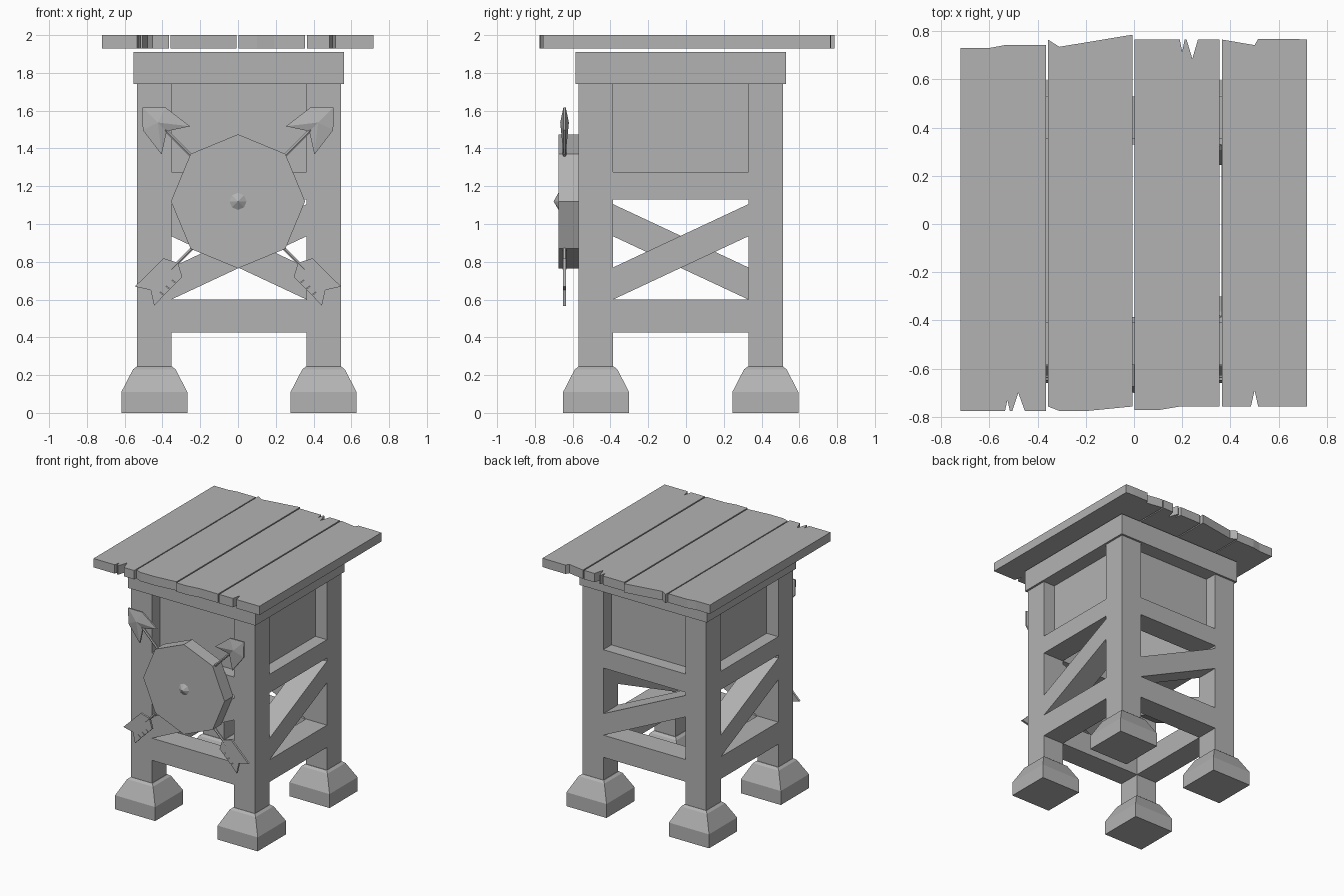
import bpy, bmesh, math
from mathutils import Matrix

if "Cube" in bpy.data.objects:
    bpy.data.objects.remove(bpy.data.objects["Cube"])

grey = bpy.data.materials.new("plain grey")
grey.diffuse_color = (0.45, 0.45, 0.45, 1)
grey.use_nodes = True
grey.node_tree.nodes["Principled BSDF"].inputs["Base Color"].default_value = grey.diffuse_color

# local axes (across, up, outward) -> world, for a panel facing the front (-y)
FRONT = Matrix(((1, 0, 0, 0), (0, 0, -1, 0), (0, 1, 0, 0), (0, 0, 0, 1)))


def loft(name, rings, matrix=Matrix()):
    """Skin between rings of points; a one-point ring makes a tip."""
    bm = bmesh.new()
    loops = [[bm.verts.new(matrix @ Matrix.Translation(p).translation) for p in r] for r in rings]
    for a, b in zip(loops, loops[1:]):
        n = max(len(a), len(b))
        for i in range(n):
            j = (i + 1) % n
            if len(a) == 1:
                bm.faces.new((a[0], b[j], b[i]))
            elif len(b) == 1:
                bm.faces.new((a[i], a[j], b[0]))
            else:
                bm.faces.new((a[i], a[j], b[j], b[i]))
    for end in (loops[0], loops[-1]):
        if len(end) > 2:
            bm.faces.new(end)
    bmesh.ops.recalc_face_normals(bm, faces=bm.faces[:])
    me = bpy.data.meshes.new(name)
    bm.to_mesh(me)
    bm.free()
    me.materials.append(grey)
    ob = bpy.data.objects.new(name, me)
    bpy.context.collection.objects.link(ob)
    return ob


def prism(name, outline, d0, d1, matrix=Matrix()):
    return loft(name, [[(a, b, d) for a, b in outline] for d in (d0, d1)], matrix)


def rect(a0, a1, b0, b1):
    return [(a0, b0), (a1, b0), (a1, b1), (a0, b1)]


def ngon(n, r, d, a0=0.0):
    return [(r * math.cos(a0 + i * math.tau / n), r * math.sin(a0 + i * math.tau / n), d) for i in range(n)]


# four identical sides turned about the frame centre
IN, OUT, BAND = 0.358, 0.541, 0.557
for k, side in enumerate(("front", "right", "back", "left")):
    turn = Matrix.Translation((0.005, -0.028, 0)) @ Matrix.Rotation(k * math.pi / 2, 4, 'Z')
    m = turn @ FRONT
    prism(side + "_leg", rect(IN, OUT, 0.24, 1.74), IN, OUT, m)
    prism(side + "_lower_rail", rect(-IN, IN, 0.425, 0.6), IN, OUT, m)
    prism(side + "_middle_rail", rect(-IN, IN, 1.13, 1.275), IN, OUT, m)
    prism(side + "_brace", [(-IN, 0.6), (IN, 0.935), (IN, 1.105), (-IN, 0.77)], IN, OUT, m)
    prism(side + "_panel", rect(-IN, IN, 1.275, 1.74), IN, 0.44, m)
    prism(side + "_top_beam", rect(-BAND, 0.38, 1.74, 1.91), 0.38, BAND, m)
    # tapered foot
    foot = turn @ Matrix.Translation((0.448, -0.448, 0))
    loft(side + "_foot", [[(a, b, z) for a, b in rect(-h, h, -h, h)]
         for z, h in ((0, 0.175), (0.11, 0.175), (0.23, 0.113), (0.245, 0.094))], foot)

# roof planks with chipped ends
planks = (
    [(-.72, -.775), (-.535, -.775), (-.525, -.73), (-.515, -.775), (-.505, -.775), (-.48, -.7),
     (-.453, -.775), (-.365, -.775), (-.365, .743), (-.53, .743), (-.6, .73), (-.72, .73)],
    [(-.357, -.757), (-.31, -.775), (-.19, -.775), (-.007, -.757), (-.007, .785), (-.31, .735), (-.357, .765)],
    [(.003, -.772), (.1, -.772), (.19, -.757), (.355, -.757), (.355, .765), (.265, .765), (.242, .685),
     (.218, .765), (.21, .765), (.2, .715), (.19, .765), (.003, .765)],
    [(.365, -.757), (.485, -.757), (.5, -.69), (.515, -.757), (.717, -.757), (.717, .765), (.65, .768),
     (.515, .768), (.5, .742), (.365, .765)],
)
for i, outline in enumerate(planks):
    prism(f"roof_plank_{i + 1}", outline, 1.93, 2.0)

# octagonal shield with a pointed boss
at_shield = Matrix.Translation((0, 0, 1.12)) @ FRONT
loft("shield", [ngon(8, 0.355, 0.569), ngon(8, 0.355, 0.675)], at_shield)
loft("shield_boss", [ngon(8, 0.047, 0.674), [(0, 0, 0.701)]], at_shield)

# two crossed arrows behind the shield
for name, angle, s in (("right_arrow", 45, -1), ("left_arrow", 135, 1)):
    m = Matrix.Translation((0, -0.643, 1.113)) @ FRONT @ Matrix.Rotation(math.radians(angle), 4, 'Z')
    shaft = m @ Matrix.Rotation(math.pi / 2, 4, 'Y')
    loft(name + "_shaft", [ngon(6, 0.01, -0.5), ngon(6, 0.01, 0.57)], shaft)
    # barbed head, thickest at its middle
    head = [(.714, 0), (.628, .085), (.466, .106), (.534, 0), (.466, -.106), (.628, -.085)]
    loft(name + "_head", [[(.6, 0, -.023)], [(u, v, -.006) for u, v in head],
                          [(u, v, .006) for u, v in head], [(.6, 0, .023)]], m)
    # feather with a swallow tail and small slits on the lower edge
    slits = [p for u in (.53, .575, .62) for p in ((-u, s * .07), (-u - .008, s * .035), (-u - .006, s * .07))]
    feather = [(-.45, 0), (-.487, s * .07)] + slits + [
        (-.70, s * .072), (-.654, 0), (-.70, -s * .072), (-.487, -s * .07)]
    prism(name + "_feather", feather, -.008, .008, m)
